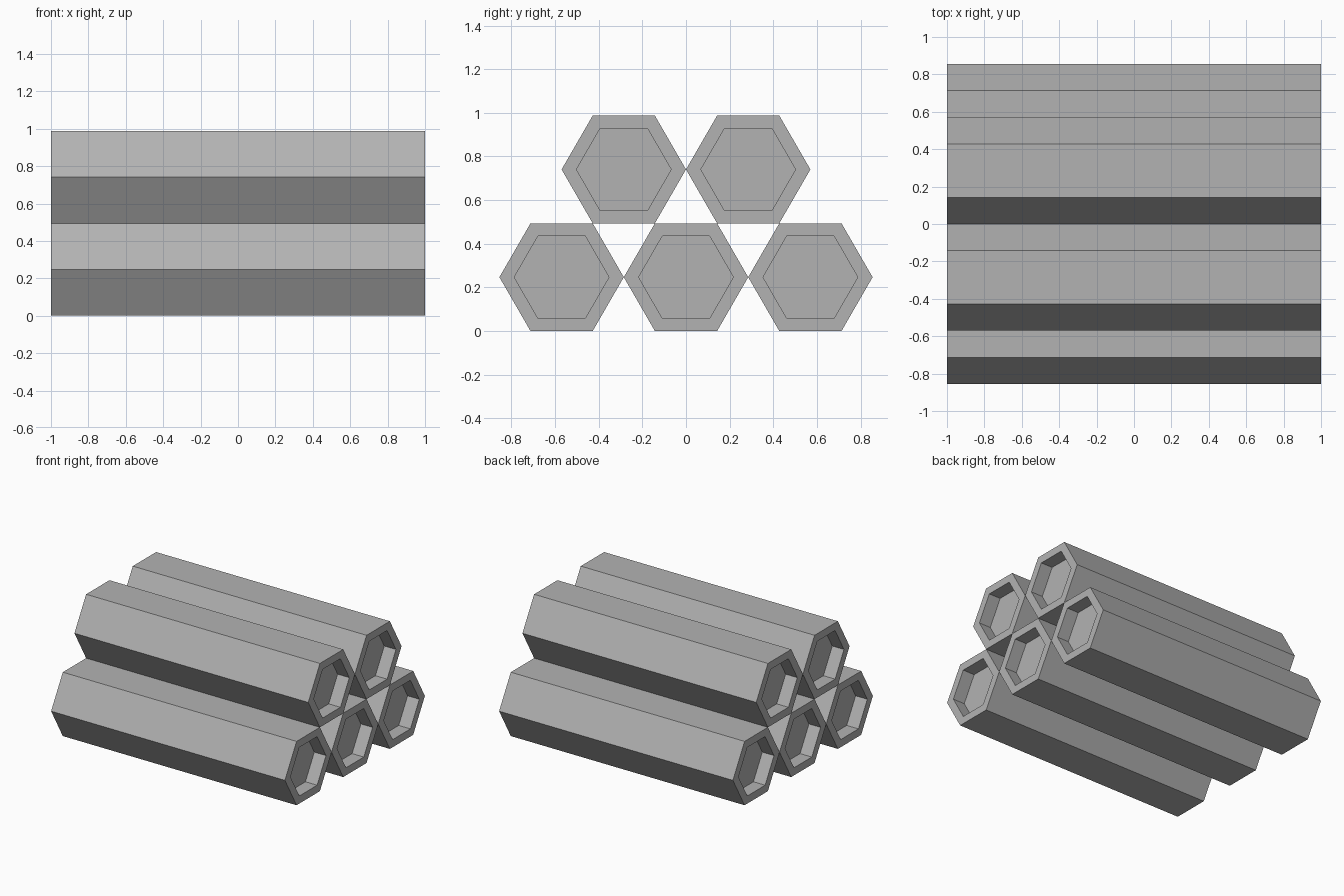
import bpy, bmesh, math
from mathutils import Vector

if "Cube" in bpy.data.objects:
    bpy.data.objects.remove(bpy.data.objects["Cube"], do_unlink=True)

R = 0.285                          # outer corner radius of one bar
APOTHEM = R * math.sqrt(3) / 2
RECESS_R = 0.217
DEPTH = 0.1

grey = bpy.data.materials.new("plain_grey")
grey.use_nodes = True
colour = (0.45, 0.45, 0.45, 1)
grey.diffuse_color = colour
grey.node_tree.nodes["Principled BSDF"].inputs["Base Color"].default_value = colour


def hex_ring(bm, x, r):
    return [bm.verts.new((x, r * math.cos(i * math.pi / 3), r * math.sin(i * math.pi / 3)))
            for i in range(6)]


def hex_bar(name, y, z):
    """Hexagonal bar along x with a hexagonal recess in each end."""
    bm = bmesh.new()
    sections = [(-1 + DEPTH, RECESS_R), (-1, RECESS_R), (-1, R),
                (1, R), (1, RECESS_R), (1 - DEPTH, RECESS_R)]
    rings = [hex_ring(bm, x, r) for x, r in sections]
    for a, b in zip(rings, rings[1:]):
        for i in range(6):
            j = (i + 1) % 6
            bm.faces.new((a[i], a[j], b[j], b[i]))
    bm.faces.new(rings[0])
    bm.faces.new(rings[-1])
    bmesh.ops.recalc_face_normals(bm, faces=bm.faces)
    mesh = bpy.data.meshes.new(name)
    bm.to_mesh(mesh)
    bm.free()
    mesh.materials.append(grey)
    obj = bpy.data.objects.new(name, mesh)
    obj.location = Vector((0, y, z))
    bpy.context.collection.objects.link(obj)


# Lower row of three bars, upper row of two resting between them
for label, step in (("front", -1), ("middle", 0), ("back", 1)):
    hex_bar("lower_bar_" + label, step * 2 * R, APOTHEM)
for label, step in (("front", -1), ("back", 1)):
    hex_bar("upper_bar_" + label, step * R, 3 * APOTHEM)
